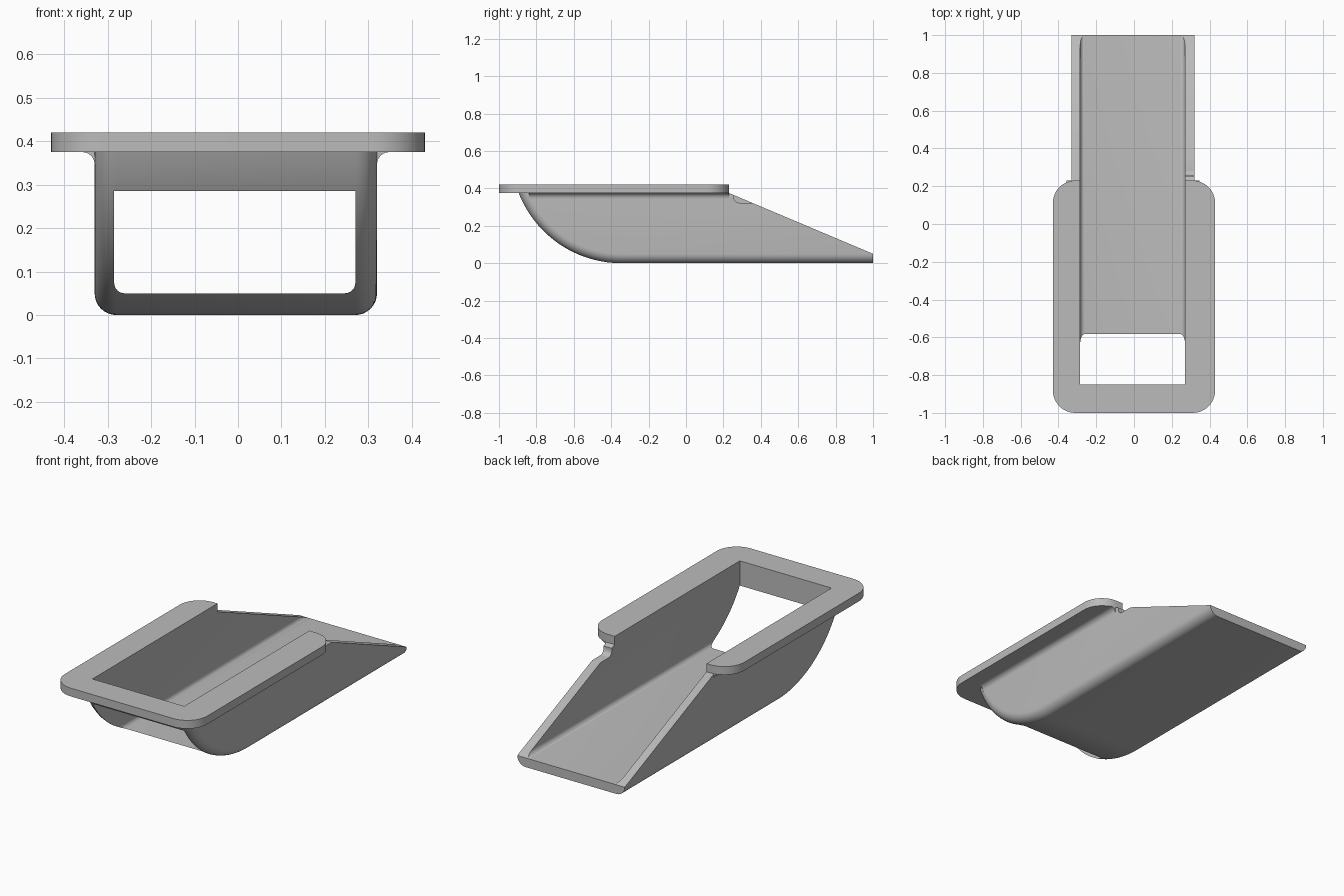
import bpy, bmesh, math
from mathutils import Vector

if "Cube" in bpy.data.objects:
    bpy.data.objects.remove(bpy.data.objects["Cube"])

grey = bpy.data.materials.new("plain grey")
grey.diffuse_color = (0.5, 0.5, 0.5, 1)
grey.use_nodes = True
grey.node_tree.nodes["Principled BSDF"].inputs["Base Color"].default_value = grey.diffuse_color

XL, XR = -0.33, 0.32          # outer walls
IL, IR = -0.285, 0.27         # channel walls
Z_FLANGE, Z_TOP = 0.375, 0.42


def make_object(name, bm):
    bmesh.ops.recalc_face_normals(bm, faces=bm.faces)
    me = bpy.data.meshes.new(name)
    bm.to_mesh(me)
    bm.free()
    ob = bpy.data.objects.new(name, me)
    bpy.context.collection.objects.link(ob)
    me.materials.append(grey)
    return ob


def prism(name, pts, axis, lo, hi):
    """Extrude a 2D outline along an axis (0=x, 1=y, 2=z)."""
    bm = bmesh.new()

    def place(p, h):
        c = list(p)
        c.insert(axis, h)
        return bm.verts.new(c)
    a = [place(p, lo) for p in pts]
    b = [place(p, hi) for p in pts]
    bm.faces.new(a)
    bm.faces.new(b[::-1])
    for i in range(len(pts)):
        j = (i + 1) % len(pts)
        bm.faces.new((a[i], a[j], b[j], b[i]))
    return make_object(name, bm)


def arc(cx, cy, r, a0, a1, n):
    return [(cx + r * math.cos(math.radians(a0 + (a1 - a0) * i / n)),
             cy + r * math.sin(math.radians(a0 + (a1 - a0) * i / n))) for i in range(n + 1)]


def activate(ob):
    bpy.ops.object.select_all(action='DESELECT')
    ob.select_set(True)
    bpy.context.view_layer.objects.active = ob


def cut(ob, cutter):
    m = ob.modifiers.new("cut", 'BOOLEAN')
    m.operation = 'DIFFERENCE'
    m.solver = 'EXACT'
    m.object = cutter
    activate(ob)
    bpy.ops.object.modifier_apply(modifier=m.name)


# chute body: curved scoop profile swept with rounded lower edges
R, CY, CR = 0.59, -0.345, 0.05
bm = bmesh.new()
profile = []
for i in range(33):
    t = math.radians(76 * (1 - i / 32))
    profile.append((Vector((CY - R * math.sin(t), R - R * math.cos(t))),
                    Vector((math.sin(t), math.cos(t)))))
profile.append((Vector((1, 0)), Vector((0, 1))))
rows = []
for p, n in profile:
    section = []
    for k in range(9):
        a = math.pi / 2 * k / 8
        section.append((XR - CR + CR * math.sin(a), CR * (1 - math.cos(a))))
    section = [(XL + XR - x, o) for x, o in section[::-1]] + section
    rows.append([bm.verts.new((x, *(p + n * o))) for x, o in section])
tl, tr = bm.verts.new((XL, 1, 0.6)), bm.verts.new((XR, 1, 0.6))
for r0, r1 in zip(rows, rows[1:]):
    for i in range(len(r0) - 1):
        bm.faces.new((r0[i], r0[i + 1], r1[i + 1], r1[i]))
bm.faces.new([r[0] for r in rows] + [tl])
bm.faces.new([r[-1] for r in rows] + [tr])
bm.faces.new(rows[-1] + [tr, tl])
bm.faces.new(rows[0] + [tr, tl])
# trim flat under the flange, then along the sloping rear rim
for co, no in (((0, 0, Z_FLANGE), (0, 0, 1)), ((0, 1, 0.05), (0, 0.325, 0.77))):
    bmesh.ops.bisect_plane(bm, geom=bm.verts[:] + bm.edges[:] + bm.faces[:],
                           plane_co=co, plane_no=no, clear_outer=True)
    bmesh.ops.holes_fill(bm, edges=[e for e in bm.edges if e.is_boundary], sides=0)
body = make_object("chute_body", bm)

# flange plate with rounded corners
W, Y0, Y1, FR = 0.43, -1.0, 0.23, 0.12
outline = (arc(W - FR, Y1 - FR, FR, 0, 90, 12) + arc(-W + FR, Y1 - FR, FR, 90, 180, 12)
           + arc(-W + FR, Y0 + FR, FR, 180, 270, 12) + arc(W - FR, Y0 + FR, FR, 270, 360, 12))
flange = prism("flange", outline, 2, Z_FLANGE, Z_TOP)

# open channel through both, with small rounded floor corners
r = 0.024
channel_pts = ([(IL, 0.6)] + arc(IL + r, 0.05 + r, r, 180, 270, 6)
               + arc(IR - r, 0.05 + r, r, 270, 360, 6) + [(IR, 0.6)])
channel = prism("channel_cutter", channel_pts, 1, -0.85, 1.2)
# small notch in the right wall behind the flange
notch = prism("notch_cutter", [(0.255, 0.45)] + arc(0.285, 0.353, 0.03, 180, 270, 6)
              + [(0.42, 0.323), (0.42, 0.45)], 0, 0.2, 0.4)
cut(body, channel)
cut(flange, channel)
cut(body, notch)
for c in (channel, notch):
    bpy.data.objects.remove(c)

# concave fillets joining walls and flange
parts = [body, flange]
f = 0.028
for name, x, s in (("left_fillet", XL, -1), ("right_fillet", XR, 1)):
    curve = [(x + s * (f - f * math.cos(math.radians(a))),
              Z_FLANGE - f + f * math.sin(math.radians(a))) for a in range(0, 91, 15)]
    parts.append(prism(name, curve + [(x - s * 0.01, Z_FLANGE), (x - s * 0.01, Z_FLANGE - f)],
                       1, -0.84, Y1))

for ob in parts:
    activate(ob)
    bpy.ops.object.shade_smooth_by_angle(angle=math.radians(30))
